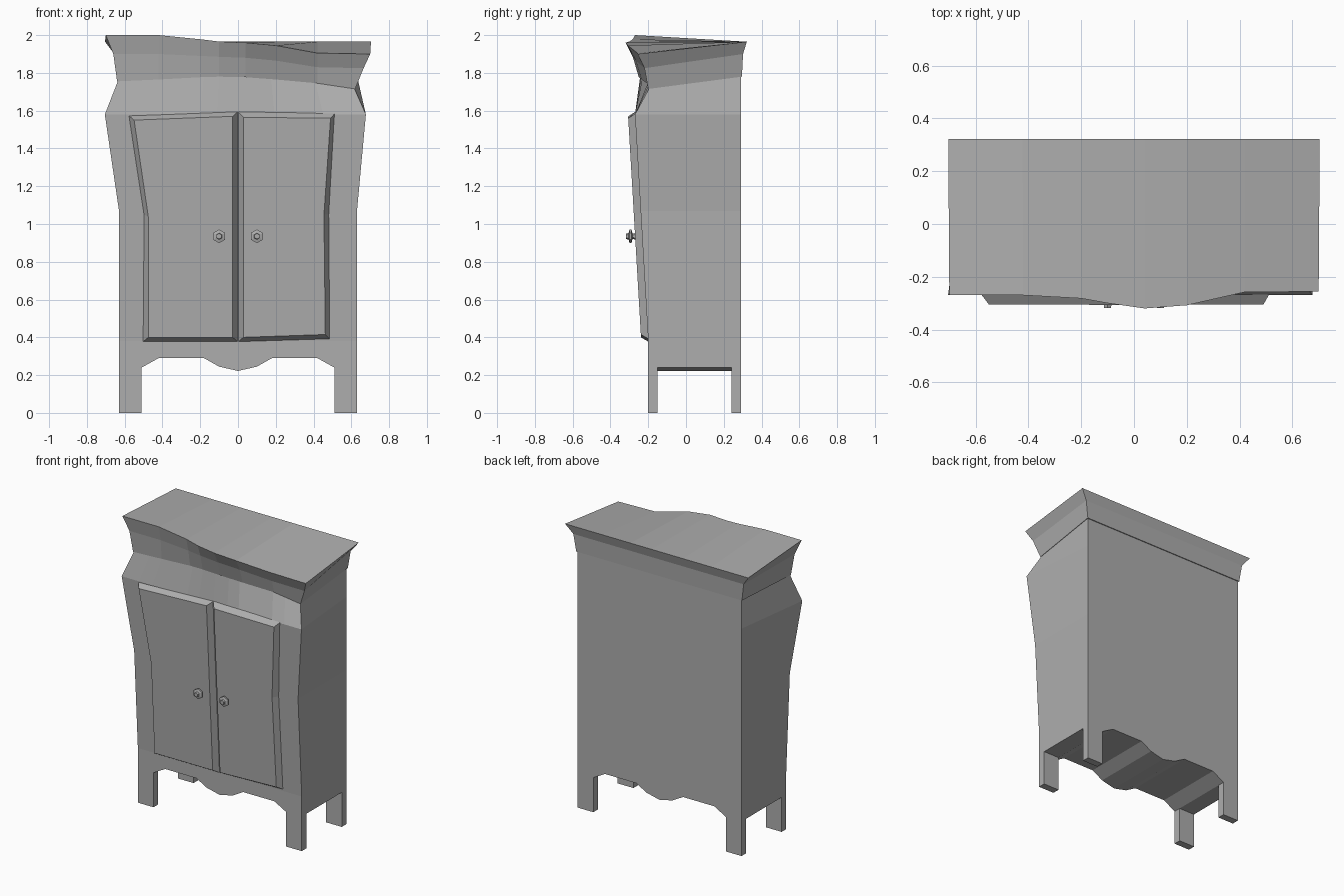
import bpy, bmesh
from mathutils import Matrix, Vector

if "Cube" in bpy.data.objects:
    bpy.data.objects.remove(bpy.data.objects["Cube"], do_unlink=True)

GREY = 0.42
paint = bpy.data.materials.new("plain_grey")
paint.use_nodes = True
paint.diffuse_color = (GREY, GREY, GREY, 1)
paint.node_tree.nodes["Principled BSDF"].inputs["Base Color"].default_value = (GREY, GREY, GREY, 1)


def finish(name, bm):
    bmesh.ops.recalc_face_normals(bm, faces=bm.faces[:])
    mesh = bpy.data.meshes.new(name)
    bm.to_mesh(mesh)
    bm.free()
    mesh.materials.append(paint)
    obj = bpy.data.objects.new(name, mesh)
    bpy.context.collection.objects.link(obj)
    return obj


def bridge(bm, lower, upper):
    n = len(lower)
    for i in range(n):
        j = (i + 1) % n
        bm.faces.new((lower[i], lower[j], upper[j], upper[i]))


def loft(name, rings):
    """Each ring is (front points, back points), both from -x to +x."""
    bm = bmesh.new()
    loops = [[bm.verts.new(p) for p in front + back[::-1]] for front, back in rings]
    for lower, upper in zip(loops, loops[1:]):
        bridge(bm, lower, upper)
    for loop in (loops[0], loops[-1]):
        n = len(loop)
        for i in range(n // 2 - 1):
            bm.faces.new((loop[i], loop[i + 1], loop[n - 2 - i], loop[n - 1 - i]))
    return finish(name, bm)


def sample(points, x):
    """Read y and z off a front edge at x."""
    for a, b in zip(points, points[1:]):
        if x <= b[0]:
            t = max(0, (x - a[0]) / (b[0] - a[0]))
            return a[1] + t * (b[1] - a[1]), a[2] + t * (b[2] - a[2])
    return points[-1][1:]


def front_y(z):
    return -0.2 - 0.07 * max(0, z - 0.38) / 1.2


BACK = 0.29
# Crown front edges: wavy, higher on the right-hand side of the model
crown_low = [(-.64, -.238, 1.755), (-.42, -.238, 1.765), (-.2, -.24, 1.777), (-.1, -.245, 1.78),
             (.04, -.25, 1.777), (.2, -.235, 1.765), (.42, -.205, 1.745), (.62, -.2, 1.715)]
crown_mid = [(-.66, -.25, 1.9), (-.42, -.25, 1.9), (-.2, -.26, 1.89), (-.1, -.27, 1.885),
             (.04, -.28, 1.88), (.2, -.265, 1.865), (.42, -.225, 1.83), (.665, -.22, 1.825)]
crown_top = [(-.7, -.27, 2), (-.42, -.27, 2), (-.2, -.282, 1.978), (-.1, -.3, 1.966),
             (.04, -.32, 1.96), (.2, -.308, 1.945), (.42, -.258, 1.905), (.7, -.256, 1.9)]


def back_edge(front, half, y, z):
    return [(max(-half, min(half, p[0] * half / abs(front[0 if p[0] < 0 else -1][0]))), y, z) for p in front]


loft("crown", [(crown_low, back_edge(crown_low, .637, .296, 1.78)),
               (crown_mid, back_edge(crown_mid, .655, .302, 1.9)),
               (crown_top, back_edge(crown_top, .704, .322, 1.965))])

# Cabinet body: scalloped underside, front corners swelling outwards
half_arch = [(.63, .24), (.51, .24), (.42, .29), (.18, .29), (.1, .245)]
arch = [(-x, z) for x, z in half_arch] + [(0, .222)] + half_arch[::-1]


def body_ring(z, left, right):
    front = [(x / .63 * (left if x < 0 else right), front_y(z), z) for x, _ in arch]
    return front, [(x, BACK, z) for x, _ in arch]


rings = [([(x, front_y(0), z) for x, z in arch], [(x, BACK, z) for x, z in arch])]
rings += [body_ring(.38, .63, .63), body_ring(1.07, .63, .63), body_ring(1.58, .705, .677)]
top_front = []
for x, _ in arch:
    tx = x / .63 * (.635 if x < 0 else .615)
    y, z = sample(crown_low, tx)
    top_front.append((tx, y + .006, z + .004))
rings.append((top_front, [(x, BACK, 1.785) for x, _ in arch]))
loft("cabinet_body", rings)

# Legs
for side, sx in (("left", 1), ("right", -1)):
    for end, y0, y1 in (("front", -.2, -.15), ("back", .24, BACK)):
        bm = bmesh.new()
        bmesh.ops.create_cube(bm, size=1)
        for v in bm.verts:
            v.co = Vector((sx * (.57 + v.co.x * .12), (y0 + y1) / 2 + v.co.y * (y1 - y0), .12 + v.co.z * .24))
        finish(f"{end}_{side}_leg", bm)


# Doors: raised panels with bevelled borders
def door(name, outer, inner):
    bm = bmesh.new()
    base = [bm.verts.new((x, front_y(z) + .004, z)) for x, z in outer]
    face = [bm.verts.new((x, front_y(z) - .037, z)) for x, z in inner]
    bridge(bm, base, face)
    bm.faces.new(face)
    bm.faces.new(base[::-1])
    finish(name, bm)


door("right_door",
     [(-.58, 1.575), (-.5, 1.05), (-.505, .375), (0, .375), (0, 1.595)],
     [(-.55, 1.55), (-.475, 1.04), (-.475, .4), (-.028, .4), (-.028, 1.57)])
door("left_door",
     [(.513, 1.585), (.483, 1.05), (.488, .39), (0, .375), (0, 1.595)],
     [(.49, 1.56), (.455, 1.05), (.462, .415), (.028, .4), (.028, 1.565)])

# Knobs: small hexagonal turnings, radius against distance from the door
knob_profile = [(.018, -.005), (.014, .015), (.036, .021), (.036, .031), (.017, .036), (.015, .05)]
for side, x in (("left", .1), ("right", -.1)):
    bm = bmesh.new()
    loops = []
    for radius, depth in knob_profile:
        centre = Matrix.Translation((x, -.268 - depth, .935)) @ Matrix.Rotation(1.5708, 4, 'X')
        made = bmesh.ops.create_circle(bm, segments=6, radius=radius, matrix=centre)
        loops.append(made["verts"])
    for lower, upper in zip(loops, loops[1:]):
        bridge(bm, lower, upper)
    bm.faces.new(loops[-1])
    finish(f"{side}_knob", bm)
